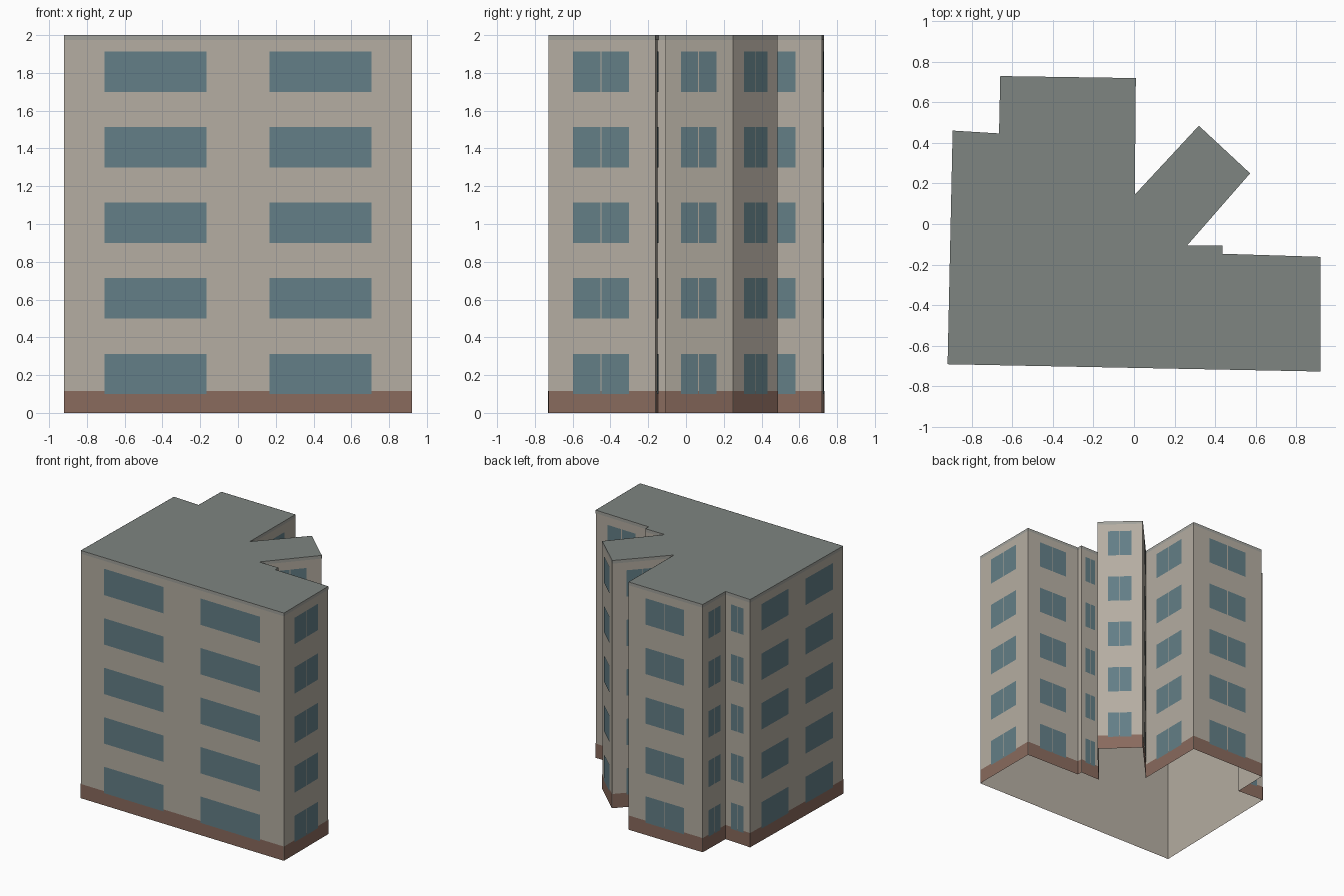
import bpy
from mathutils import Vector

if "Cube" in bpy.data.objects:
    bpy.data.objects.remove(bpy.data.objects["Cube"])

HEIGHT = 2.0
FLOORS = 5
STOREY = HEIGHT / FLOORS

# Footprint, counter-clockwise from the front left corner
PLAN = [(-0.92, -0.692), (0.92, -0.728), (0.92, -0.162), (0.436, -0.147),
        (0.436, -0.106), (0.262, -0.106), (0.573, 0.25), (0.32, 0.485),
        (0.004, 0.145), (0.009, 0.72), (-0.66, 0.73), (-0.666, 0.447),
        (-0.895, 0.461)]
EDGES = [(Vector(a), Vector(b)) for a, b in zip(PLAN, PLAN[1:] + PLAN[:1])]


def material(name, rgb):
    m = bpy.data.materials.new(name)
    m.diffuse_color = (*rgb, 1)
    m.use_nodes = True
    m.node_tree.nodes["Principled BSDF"].inputs["Base Color"].default_value = m.diffuse_color
    return m


def mesh_object(name, verts, faces, mat):
    me = bpy.data.meshes.new(name)
    me.from_pydata(verts, [], faces)
    me.materials.append(mat)
    ob = bpy.data.objects.new(name, me)
    bpy.context.collection.objects.link(ob)
    return ob


def wall_panels(name, panels, offset, mat):
    """Flat panels on walls: (edge, start fraction, end fraction, z0, z1)."""
    verts, faces = [], []
    for (a, b), f0, f1, z0, z1 in panels:
        d = (b - a).normalized()
        out = Vector((d.y, -d.x)) * offset
        p, q = a.lerp(b, f0) + out, a.lerp(b, f1) + out
        n = len(verts)
        verts += [(*p, z0), (*q, z0), (*q, z1), (*p, z1)]
        faces.append((n, n + 1, n + 2, n + 3))
    return mesh_object(name, verts, faces, mat)


wall_mat = material("wall_plaster", (0.46, 0.42, 0.36))
roof_mat = material("roof_grey", (0.21, 0.235, 0.22))
brick_mat = material("plinth_brick", (0.25, 0.145, 0.11))
glass_mat = material("window_glass", (0.125, 0.21, 0.24))
trim_mat = material("roof_trim", (0.36, 0.36, 0.33))

# Walls (open underneath), plinth band and trim under the roof edge
wall_panels("walls", [(e, 0, 1, 0, HEIGHT) for e in EDGES], 0, wall_mat)
wall_panels("plinth", [(e, 0, 1, 0, 0.115) for e in EDGES], 0.002, brick_mat)
wall_panels("roof_trim", [(e, 0, 1, 1.975, HEIGHT) for e in EDGES], 0.001, trim_mat)

# Flat roof
mesh_object("roof", [(x, y, HEIGHT) for x, y in PLAN],
            [tuple(range(len(PLAN)))], roof_mat)

# Windows: two wide ones on long walls, a divided pair on short walls
windows = []
for e in EDGES:
    length = (e[1] - e[0]).length
    if length < 0.1:
        continue
    if length > 1:
        spans = [(0.116, 0.409), (0.591, 0.884)]
    else:
        spans = [(0.23, 0.487), (0.498, 0.755)]
    for floor in range(FLOORS):
        z = floor * STOREY + 0.1
        windows += [(e, f0, f1, z, z + 0.213) for f0, f1 in spans]
wall_panels("windows", windows, 0.004, glass_mat)
